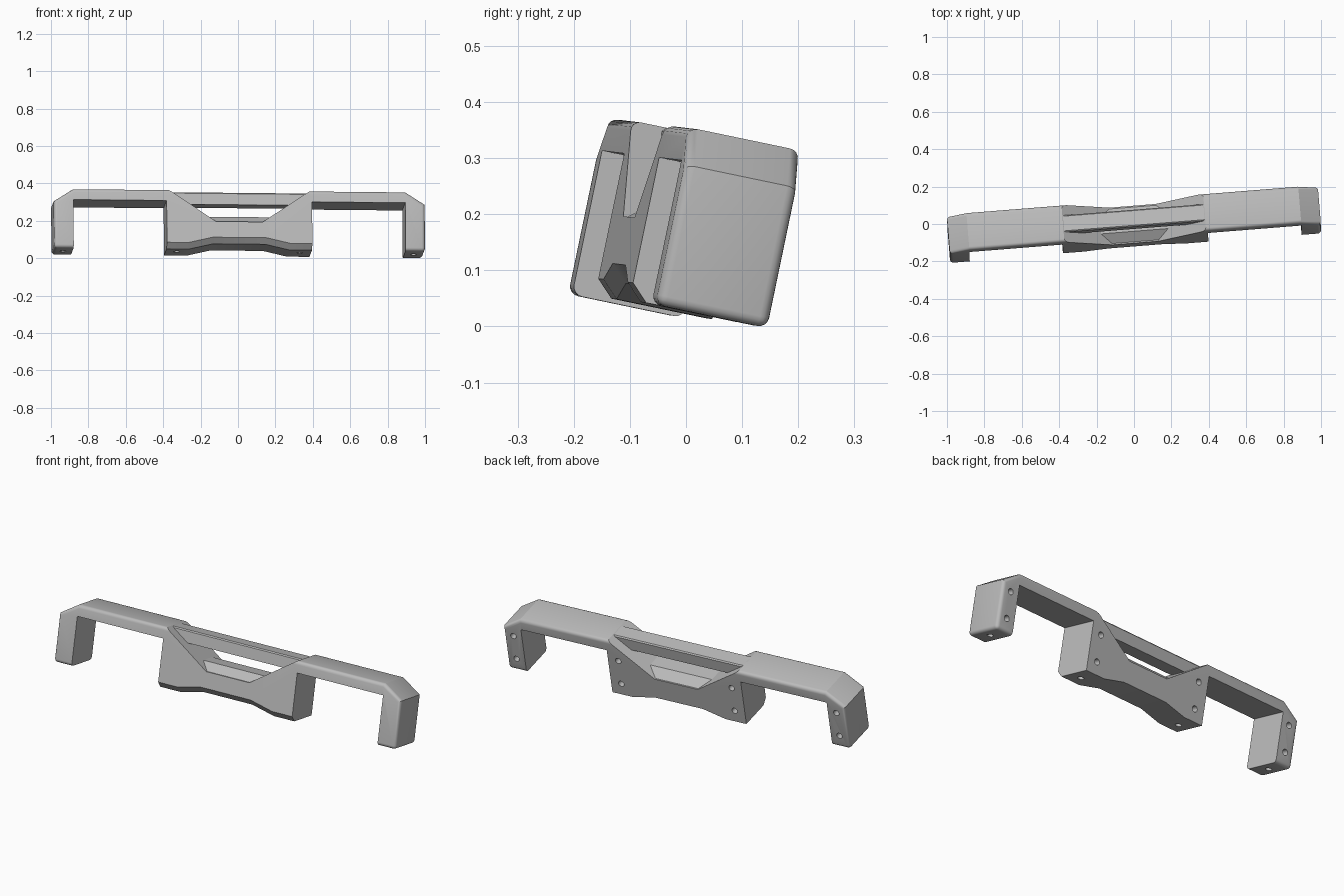
import bpy, bmesh
from mathutils import Matrix, Vector

if "Cube" in bpy.data.objects:
    bpy.data.objects.remove(bpy.data.objects["Cube"])

D = 0.102          # half depth
H = 0.322          # overall height
OUT, IN = 0.995, 0.89
BLK = 0.39         # half width of the central block

grey = bpy.data.materials.new("mid_grey")
grey.diffuse_color = (0.5, 0.5, 0.5, 1)
grey.use_nodes = True
grey.node_tree.nodes["Principled BSDF"].inputs["Base Color"].default_value = grey.diffuse_color

# Placement: the whole bar is yawed, leaned back and slightly rolled
ex = Vector((0.9968, 0.0795, -0.0095)).normalized()
ez = Vector((0, 0.204, 0.979))
ez = (ez - ez.dot(ex) * ex).normalized()
ey = ez.cross(ex)
PLACE = (Matrix.Translation((0, 0, 0.185))
         @ Matrix((ex, ey, ez)).transposed().to_4x4()
         @ Matrix.Translation((0, 0, -H / 2)))


def finish(bm, name):
    bmesh.ops.recalc_face_normals(bm, faces=bm.faces)
    me = bpy.data.meshes.new(name)
    bm.to_mesh(me)
    bm.free()
    me.materials.append(grey)
    ob = bpy.data.objects.new(name, me)
    bpy.context.collection.objects.link(ob)
    ob.matrix_world = PLACE
    return ob


def activate(ob):
    bpy.ops.object.select_all(action='DESELECT')
    ob.select_set(True)
    bpy.context.view_layer.objects.active = ob


# Bar: mirrored outline of legs, beam, V-notch and central block
half = [(0.125, 0.15), (0.38, H), (0.89, H), (OUT, 0.255), (OUT, 0), (IN, 0),
        (IN, 0.262), (BLK, 0.262), (BLK, 0.004), (0.27, 0.004), (0.14, 0.034)]
outline = half + [(-x, z) for x, z in reversed(half)]
bm = bmesh.new()
face = bm.faces.new([bm.verts.new((x, -D, z)) for x, z in outline])
ext = bmesh.ops.extrude_face_region(bm, geom=[face])
bmesh.ops.translate(bm, vec=(0, 2 * D, 0),
                    verts=[v for v in ext["geom"] if isinstance(v, bmesh.types.BMVert)])


def mid(e):
    return (e.verts[0].co + e.verts[1].co) / 2


def is_block_bottom_front(e):
    m = mid(e)
    return (m.y < -D + 0.001 and abs(m.x) < BLK - 0.01
            and all(v.co.z < 0.05 for v in e.verts))


def is_rounded(e):
    m = mid(e)
    a = abs(m.x)
    if abs(m.y) > D - 0.001:                       # front and back rims
        top = m.z > 0.27 and a > 0.5
        side = a > OUT - 0.001
        foot = m.z < 0.001 and a > IN
        return top or side or foot
    return m.z < 0.001 and a > OUT - 0.001         # outer foot edge


bmesh.ops.bevel(bm, geom=[e for e in bm.edges if is_block_bottom_front(e)],
                offset=0.03, segments=1, affect='EDGES')
bmesh.ops.bevel(bm, geom=[e for e in bm.edges if is_rounded(e)],
                offset=0.018, segments=4, profile=0.5, affect='EDGES')
bar = finish(bm, "handle_bar")

# Screw holes: two behind and one below each leg and block end
bm = bmesh.new()
for x in (-0.94, -0.33, 0.33, 0.94):
    spots = [((x, D, 0.07), 'X'), ((x, D, 0.21), 'X'), ((x, 0, 0), 'Z')]
    for pos, axis in spots:
        rot = Matrix.Rotation(1.5708, 4, 'X') if axis == 'X' else Matrix()
        bmesh.ops.create_cone(bm, cap_ends=True, segments=20, radius1=0.016,
                              radius2=0.016, depth=0.1,
                              matrix=Matrix.Translation(pos) @ rot)
cutter = finish(bm, "screw_hole_cutter")
cutter.hide_render = True
activate(bar)
mod = bar.modifiers.new("holes", 'BOOLEAN')
mod.object = cutter
mod.operation = 'DIFFERENCE'
mod.solver = 'EXACT'
bpy.ops.object.modifier_apply(modifier=mod.name)
bpy.data.objects.remove(cutter)
bpy.ops.object.shade_smooth_by_angle(angle=0.5)

# Thin rail bridging the V-notch at the top
bm = bmesh.new()
bmesh.ops.create_cube(bm, size=1)
for v in bm.verts:
    v.co = (v.co.x * 0.772, v.co.y * 0.092, 0.287 + v.co.z * 0.066)
bmesh.ops.bevel(bm, geom=[e for e in bm.edges
                          if all(v.co.z > 0.3 for v in e.verts) and abs(mid(e).y) > 0.04],
                offset=0.006, segments=1, affect='EDGES')
finish(bm, "top_rail")

# Raised floor of the notch, sloping down to the front and back
bm = bmesh.new()
for sx in (-1, 1):
    for sy in (-1, 1):
        bm.verts.new((sx * 0.125, sy * (D - 0.006), 0.149))
        bm.verts.new((sx * 0.182, sy * 0.045, 0.187))
        bm.verts.new((sx * 0.125, sy * 0.045, 0.12))
bmesh.ops.convex_hull(bm, input=bm.verts)
bmesh.ops.dissolve_limit(bm, angle_limit=0.02, verts=bm.verts, edges=bm.edges)
finish(bm, "notch_floor")
